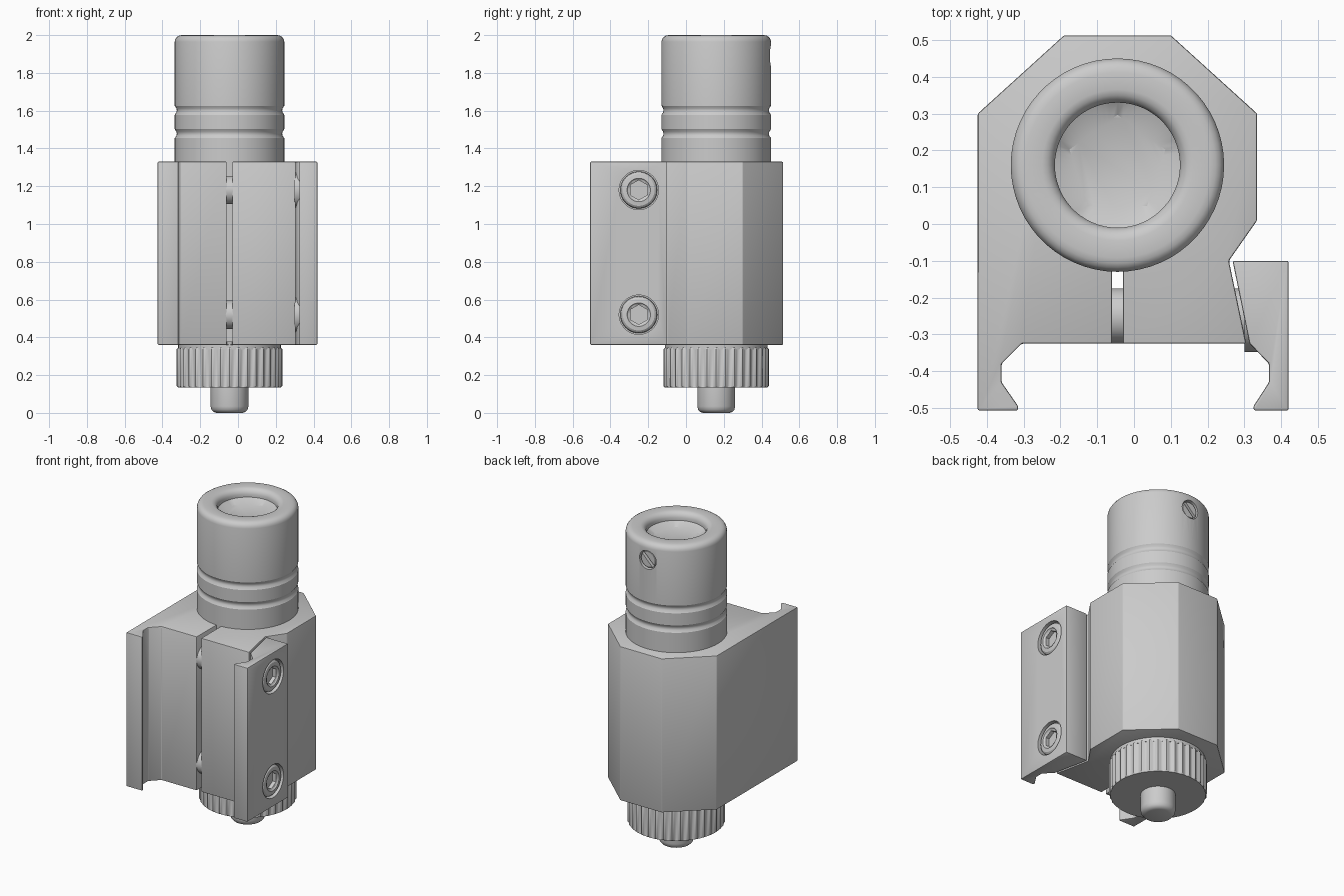
import bpy, bmesh
from math import sin, cos, pi, radians

if "Cube" in bpy.data.objects:
    bpy.data.objects.remove(bpy.data.objects["Cube"])

AXIS = (-0.045, 0.16)          # centre line of the round parts
BODY_Z = (0.36, 1.33)          # bottom and top of the clamp block
BOLT_Y = -0.25
BOLT_HEIGHTS = (0.52, 1.18)

steel = bpy.data.materials.new("light grey metal")
steel.use_nodes = True
steel.diffuse_color = (0.6, 0.6, 0.6, 1)
steel.node_tree.nodes["Principled BSDF"].inputs["Base Color"].default_value = (0.6, 0.6, 0.6, 1)


def make_object(name, bm, loc=(0, 0, 0), rot=(0, 0, 0)):
    bmesh.ops.recalc_face_normals(bm, faces=bm.faces)
    mesh = bpy.data.meshes.new(name)
    bm.to_mesh(mesh)
    bm.free()
    mesh.materials.append(steel)
    obj = bpy.data.objects.new(name, mesh)
    obj.location, obj.rotation_euler = loc, rot
    bpy.context.collection.objects.link(obj)
    return obj


def apply_modifier(obj, mod):
    bpy.context.view_layer.objects.active = obj
    bpy.ops.object.modifier_apply(modifier=mod.name)


def smooth(obj, angle=30):
    bpy.ops.object.select_all(action="DESELECT")
    obj.select_set(True)
    bpy.context.view_layer.objects.active = obj
    bpy.ops.object.shade_smooth_by_angle(angle=radians(angle))


def cut(obj, cutter):
    mod = obj.modifiers.new("cut", "BOOLEAN")
    mod.object, mod.operation, mod.solver = cutter, "DIFFERENCE", "EXACT"
    bpy.context.view_layer.update()
    apply_modifier(obj, mod)
    bpy.data.objects.remove(cutter)


def lathe(name, profile, n=60, loc=(0, 0, 0), rot=(0, 0, 0)):
    """Turn (radius, height) points; a third item reshapes that ring by angle."""
    bm = bmesh.new()
    rings = []
    for r, z, *shape in profile:
        ring = []
        for i in range(n):
            a = 2 * pi * i / n
            k = r * (shape[0](a) if shape else 1)
            ring.append(bm.verts.new((k * cos(a), k * sin(a), z)))
        rings.append(ring)
    for low, high in zip(rings, rings[1:]):
        for i in range(n):
            j = (i + 1) % n
            bm.faces.new((low[i], low[j], high[j], high[i]))
    bm.faces.new(rings[0])
    bm.faces.new(rings[-1])
    return make_object(name, bm, loc, rot)


def prism(name, outline, z0, z1, bevel):
    bm = bmesh.new()
    face = bm.faces.new([bm.verts.new((x, y, z0)) for x, y in outline])
    new = bmesh.ops.extrude_face_region(bm, geom=[face])["geom"]
    bmesh.ops.translate(bm, vec=(0, 0, z1 - z0),
                        verts=[v for v in new if isinstance(v, bmesh.types.BMVert)])
    obj = make_object(name, bm)
    mod = obj.modifiers.new("bevel", "BEVEL")
    mod.width, mod.segments, mod.limit_method = bevel, 2, "ANGLE"
    apply_modifier(obj, mod)
    return obj


def polygon(sides, start=0.0):
    step = 2 * pi / sides
    return lambda a: cos(step / 2) / cos((a - start + 1e-6) % step - step / 2)


def flutes(a):
    return 1 - 0.045 * abs(sin(18 * a)) ** 2


# Clamp block with hooked jaw on one side and a slit at the front
clamp_body = prism("clamp_body", [
    (-0.425, -0.507), (-0.315, -0.507), (-0.315, -0.495), (-0.36, -0.43),
    (-0.36, -0.38), (-0.305, -0.325), (-0.06, -0.325), (-0.06, -0.115),
    (-0.03, -0.115), (-0.03, -0.325), (0.305, -0.325), (0.258, -0.1),
    (0.335, 0.01), (0.335, 0.3), (0.1, 0.513), (-0.19, 0.513), (-0.425, 0.3)],
    *BODY_Z, 0.005)
smooth(clamp_body)

# Loose jaw with counterbored bolt holes
clamp_jaw = prism("clamp_jaw", [
    (0.268, -0.1), (0.42, -0.1), (0.42, -0.507), (0.325, -0.507), (0.325, -0.495),
    (0.367, -0.43), (0.367, -0.38), (0.314, -0.325)], *BODY_Z, 0.005)
for z in BOLT_HEIGHTS:
    cut(clamp_jaw, lathe("bolt_hole", [(0.104, 0), (0.104, 0.1)], 48,
                         (0.385, BOLT_Y, z), (0, pi / 2, 0)))
smooth(clamp_jaw)

# Bolts: shank through the slit, domed head with hex socket
hexagon = polygon(6)
for label, z in zip(("lower", "upper"), BOLT_HEIGHTS):
    bolt = lathe(label + "_bolt", [
        (0.075, -0.12), (0.075, 0.3), (0.098, 0.3), (0.098, 0.395), (0.094, 0.407),
        (0.084, 0.415), (0.062, 0.418), (0.057, 0.412), (0.052, 0.408, hexagon),
        (0.052, 0.375, hexagon)], 48, (0, BOLT_Y, z), (0, pi / 2, 0))
    smooth(bolt)

# Round housing with two grooves, a rounded rim and a five-sided recess
pentagon = polygon(5, pi / 2)
housing = lathe("housing", [
    (0.272, 0.335), (0.272, 0.375), (0.29, 0.375), (0.29, 1.455), (0.281, 1.468),
    (0.279, 1.478), (0.281, 1.488), (0.29, 1.502), (0.29, 1.578), (0.281, 1.592),
    (0.279, 1.602), (0.281, 1.612), (0.29, 1.626), (0.29, 1.965), (0.287, 1.978),
    (0.279, 1.99), (0.267, 1.997), (0.252, 2.0), (0.205, 2.0), (0.19, 1.996),
    (0.177, 1.985), (0.17, 1.968), (0.17, 1.95), (0.137, 1.925, pentagon)],
    60, (*AXIS, 0))
cut(housing, lathe("set_screw_hole", [(0.058, 0), (0.058, 0.1)], 40,
                   (AXIS[0], 0.41, 1.89), (-pi / 2, 0, 0)))
smooth(housing)

# Slotted set screw in the back of the housing
set_screw = lathe("set_screw", [(0.053, 0), (0.053, 0.035), (0.048, 0.04)], 40,
                  (AXIS[0], 0.4, 1.89), (-pi / 2, 0, 0))
slot_mesh = bmesh.new()
bmesh.ops.create_cube(slot_mesh, size=1)
bmesh.ops.scale(slot_mesh, vec=(0.2, 0.04, 0.018), verts=slot_mesh.verts)
cut(set_screw, make_object("slot", slot_mesh, (AXIS[0], 0.44, 1.89), (0, -pi / 4, 0)))
smooth(set_screw)

# Fluted knob and its round-ended pin
knob = lathe("knob", [
    (0.272, 0.135), (0.28, 0.143, flutes), (0.28, 0.337, flutes), (0.27, 0.347)],
    216, (*AXIS, 0))
smooth(knob)
pin = lathe("pin", [
    (0.07, 0.0), (0.085, 0.005), (0.096, 0.017), (0.1, 0.035), (0.1, 0.15)],
    48, (*AXIS, 0))
smooth(pin)
